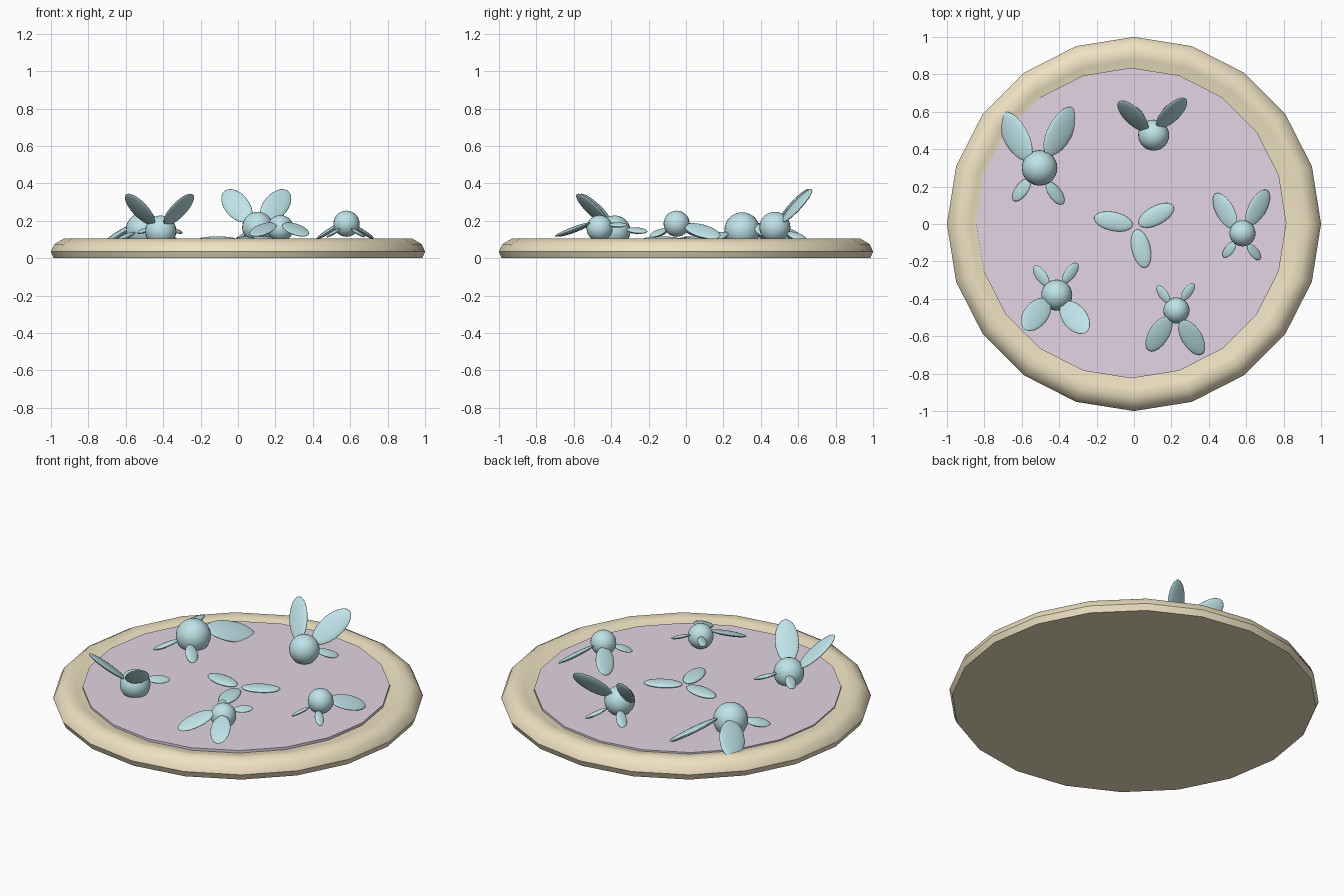
import bpy
from math import sin, cos, tan, pi, radians
from mathutils import Vector, Matrix

if "Cube" in bpy.data.objects:
    bpy.data.objects.remove(bpy.data.objects["Cube"])


def material(name, rgb):
    m = bpy.data.materials.new(name)
    m.diffuse_color = (*rgb, 1)
    m.use_nodes = True
    m.node_tree.nodes["Principled BSDF"].inputs["Base Color"].default_value = m.diffuse_color
    return m


CRUST = material("crust_tan", (0.86, 0.76, 0.54))
PINK = material("filling_mauve", (0.76, 0.66, 0.76))
TEAL = material("insect_teal", (0.52, 0.77, 0.81))


def finish(obj, name, mat):
    obj.name = name
    obj.data.materials.append(mat)
    bpy.ops.object.shade_smooth_by_angle(angle=radians(40))
    return obj


def disc(name, radius, bottom, top, centre, mat):
    bpy.ops.mesh.primitive_cylinder_add(vertices=20, radius=radius, depth=top - bottom,
                                        location=(*centre, (top + bottom) / 2),
                                        rotation=(0, 0, 0))
    return finish(bpy.context.object, name, mat)


def lathe(name, profile, mat, sides=20):
    mesh = bpy.data.meshes.new(name)
    verts = [(r * cos(2 * pi * i / sides), r * sin(2 * pi * i / sides), z)
             for r, z in profile for i in range(sides)]
    faces = [(k + i, k + (i + 1) % sides, k + sides + (i + 1) % sides, k + sides + i)
             for k in range(0, len(verts) - sides, sides) for i in range(sides)]
    faces += [range(sides - 1, -1, -1), range(len(verts) - sides, len(verts))]
    mesh.from_pydata(verts, [], [tuple(f) for f in faces])
    obj = bpy.data.objects.new(name, mesh)
    bpy.context.collection.objects.link(obj)
    bpy.ops.object.select_all(action='DESELECT')
    obj.select_set(True)
    bpy.context.view_layer.objects.active = obj
    return finish(obj, name, mat)


def ellipsoid(name, matrix):
    bpy.ops.mesh.primitive_uv_sphere_add(segments=24, ring_count=14, radius=1)
    bpy.context.object.matrix_world = matrix
    return finish(bpy.context.object, name, TEAL)


def blade(name, centre, direction, half, side=1, roll=0):
    """Flat ellipsoid along direction; positive roll turns its face outward to its side."""
    d = Vector(direction).normalized()
    n0 = (Vector((0, 0, 1)) - d * d.z).normalized()
    out = Vector((d.y, -d.x, 0)).normalized()
    if out.x * side < 0:
        out.negate()
    n = n0 * cos(radians(roll)) + out * sin(radians(roll))
    rot = Matrix((d, n.cross(d), n)).transposed().to_4x4()
    ellipsoid(name, Matrix.Translation(centre) @ rot @ Matrix.Diagonal((*half, 1)))


def pair(name, body, r, heading, reach, lift, pitch, spread, size, roll):
    """Left and right blade around a body; heading is +1 (back) or -1 (front)."""
    for side, label in ((-1, "left"), (1, "right")):
        # the right blade sits a little further forward and closer in
        offset = Vector((side * reach[0] * (1 - 0.07 * side),
                         heading * reach[1] * (1 + 0.07 * side), lift)) * r
        yaw = radians(spread)
        d = (side * sin(yaw), heading * cos(yaw) * cos(radians(pitch)),
             cos(yaw) * sin(radians(pitch)))
        blade(f"{name}_{label}", body + offset, d, [s * r for s in size], side, roll)


def insect(name, body, r, wing_way, leg_way, rise, pitch, roll, leg_lift):
    body = Vector(body)
    ellipsoid(name + "_body", Matrix.Translation(body) @ Matrix.Scale(r, 4))
    # 'rise' is the elevation of the wing centre seen from the body
    forward, lift = 1.93 * cos(radians(rise)), 1.93 * sin(radians(rise))
    pair(name + "_wing", body, r, wing_way, (1.25, forward), lift, pitch, 29,
         (1.58, 0.79, 0.18), roll)
    pair(name + "_leg", body, r, leg_way, (0.94, 1.33), leg_lift, 25 * leg_lift - 10, 36,
         (0.79, 0.38, 0.14), 20)


# Dish: rounded rim and inset filling
lathe("crust", [(0.985, 0), (1, 0.035), (0.982, 0.075), (0.93, 0.105), (0.88, 0.097), (0.82, 0.08)], CRUST)
disc("filling", 0.83, 0.05, 0.095, (-0.015, 0.005), PINK)

# Five insects, wings raised or drooping
insect("left_insect", (-0.505, 0.30, 0.15), 0.095, 1, -1, -6, -19, 28, -0.37)
insect("back_insect", (0.105, 0.475, 0.165), 0.083, 1, 1, 46, 45, 45, -0.6)
insect("right_insect", (0.58, -0.05, 0.184), 0.07, 1, -1, -17, -20, 28, -0.7)
insect("front_insect", (0.227, -0.462, 0.16), 0.07, -1, 1, -3, -21, -10, 0.25)
insect("front_left_insect", (-0.413, -0.38, 0.145), 0.083, -1, 1, 46, 47, 0, 0.03)

# Three loose wings lying around the middle
for i in range(3):
    a = radians(168 + 120 * i - 14 * (i == 2))
    a = radians((168, 283, 28)[i])
    centre = Vector((0.01 + 0.123 * cos(a), -0.012 + 0.123 * sin(a), 0.1))
    blade(f"loose_wing_{i + 1}", centre, (cos(a), sin(a), 0), (0.105, 0.05, 0.016))
